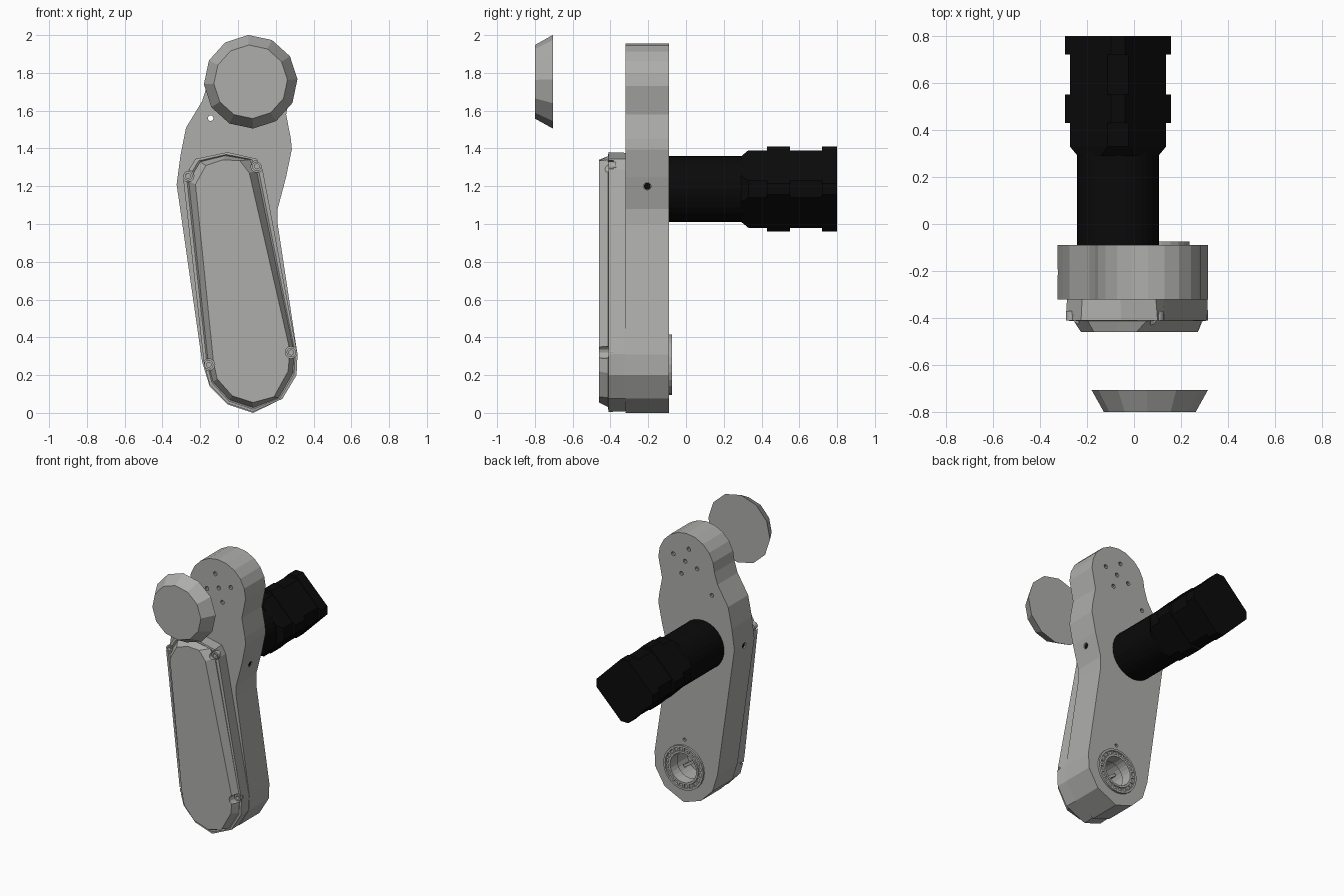
import bpy, bmesh, math
from mathutils import Vector, Matrix

if "Cube" in bpy.data.objects:
    bpy.data.objects.remove(bpy.data.objects["Cube"])


def material(name, c):
    m = bpy.data.materials.new(name)
    m.diffuse_color = (c[0], c[1], c[2], 1)
    m.use_nodes = True
    m.node_tree.nodes["Principled BSDF"].inputs["Base Color"].default_value = m.diffuse_color
    return m


GREY = material("warm grey", (0.42, 0.42, 0.41))
BLACK = material("black", (0.003, 0.003, 0.003))


def finish(bm, name, mat):
    bmesh.ops.recalc_face_normals(bm, faces=bm.faces)
    me = bpy.data.meshes.new(name)
    bm.to_mesh(me)
    bm.free()
    me.materials.append(mat)
    ob = bpy.data.objects.new(name, me)
    bpy.context.collection.objects.link(ob)
    return ob


def loft(bm, rings, closed=False):
    """Skin rings of (x, z) points, each at its own y; cap ends unless closed."""
    vs = [[bm.verts.new((x, y, z)) for x, z in pts] for y, pts in rings]
    n = len(vs[0])
    pairs = list(zip(vs, vs[1:])) + ([(vs[-1], vs[0])] if closed else [])
    for a, b in pairs:
        for i in range(n):
            j = (i + 1) % n
            bm.faces.new((a[i], a[j], b[j], b[i]))
    if not closed:
        bm.faces.new(vs[0])
        bm.faces.new(vs[-1])


def circle(cx, cz, r, n, start=0.0):
    return [(cx + r * math.cos(start + 2 * math.pi * i / n),
             cz + r * math.sin(start + 2 * math.pi * i / n)) for i in range(n)]


def solid(name, mat, rings, closed=False):
    bm = bmesh.new()
    loft(bm, rings, closed)
    return finish(bm, name, mat)


def cut(ob, cutter):
    cutter.hide_render = True
    cutter.hide_viewport = True
    m = ob.modifiers.new("cut", 'BOOLEAN')
    m.operation = 'DIFFERENCE'
    m.solver = 'EXACT'
    m.object = cutter


# Arm housing: waisted profile with a rounded head
head = [(0.06 + 0.225 * math.cos(math.radians(a)), 1.73 + 0.225 * math.sin(math.radians(a)))
        for a in range(0, 181, 18)]
bottom = [(-0.19, 0.27), (-0.15, 0.14), (-0.055, 0.045), (0.08, 0.0),
          (0.235, 0.075), (0.31, 0.2), (0.315, 0.31)]
profile = ([(0.255, 1.58)] + head + [(-0.19, 1.65), (-0.275, 1.51), (-0.305, 1.36), (-0.325, 1.21)]
           + bottom + [(0.21, 1.0), (0.21, 1.08), (0.255, 1.25), (0.285, 1.395), (0.28, 1.45)])
housing = solid("arm_housing", GREY, [(-0.32, profile), (-0.09, profile)])

# Drilled holes in the housing and the socket bore
SX, SZ = 0.075, 0.255
bm = bmesh.new()
holes = [(0.07, 1.75), (-0.145, 1.56)]
holes += circle(0.07, 1.75, 0.1, 4, math.radians(17))
for x, z in holes:
    c = circle(x, z, 0.015, 10)
    loft(bm, [(-0.4, c), (0.0, c)])
c = circle(SX, SZ + 0.2, 0.012, 10)
loft(bm, [(-0.16, c), (0.0, c)])
c = circle(SX, SZ, 0.112, 24)
loft(bm, [(-0.28, c), (0.0, c)])
for x in (-0.325, 0.235):
    bmesh.ops.create_cone(bm, cap_ends=True, segments=12, radius1=0.02, radius2=0.02, depth=0.12,
                          matrix=Matrix.Translation((x, -0.205, 1.2)) @ Matrix.Rotation(math.pi / 2, 4, 'Y'))
cut(housing, finish(bm, "housing_hole_cutter", GREY))

# Dark side screws inside the side holes
bm = bmesh.new()
for x in (-0.305, 0.225):
    bmesh.ops.create_cone(bm, cap_ends=True, segments=12, radius1=0.018, radius2=0.018, depth=0.02,
                          matrix=Matrix.Translation((x, -0.205, 1.2)) @ Matrix.Rotation(math.pi / 2, 4, 'Y'))
finish(bm, "side_screws", BLACK)

# Front cover: straight wall, narrow lip, then a bevel up to the face
outer = [(-0.29, 1.24), (-0.225, 1.345), (-0.055, 1.38), (0.10, 1.345), (0.13, 1.29),
         (0.315, 0.31), (0.31, 0.2), (0.235, 0.075), (0.08, 0.005), (-0.055, 0.05),
         (-0.15, 0.15), (-0.18, 0.26)]
inner = [(-0.225, 1.21), (-0.17, 1.31), (-0.08, 1.34), (0.01, 1.335), (0.06, 1.27),
         (0.275, 0.33), (0.265, 0.22), (0.19, 0.085), (0.08, 0.055), (-0.03, 0.09),
         (-0.11, 0.18), (-0.13, 0.27)]


def mix(t):
    return [(a + (c - a) * t, b + (d - b) * t) for (a, b), (c, d) in zip(outer, inner)]


cover = solid("front_cover", GREY, [(-0.315, mix(0.08)), (-0.41, outer), (-0.412, mix(0.3)),
                                    (-0.405, mix(0.45)), (-0.46, inner)])

# Screw pockets and hollow-headed screws at the cover corners
screws = [(-0.265, 1.255), (0.10, 1.305), (-0.155, 0.255), (0.282, 0.32)]
bm = bmesh.new()
for x, z in screws:
    c = circle(x, z, 0.032, 12)
    loft(bm, [(-0.5, c), (-0.385, c)])
cut(cover, finish(bm, "cover_pocket_cutter", GREY))
bm = bmesh.new()
for x, z in screws:
    big, small = circle(x, z, 0.025, 12), circle(x, z, 0.013, 12)
    loft(bm, [(-0.37, big), (-0.41, big), (-0.41, small), (-0.37, small)], closed=True)
finish(bm, "cover_screws", GREY)

# Floating faceted knob in front of the head
solid("front_knob", GREY, [(-0.705, circle(0.067, 1.753, 0.248, 12, math.radians(3))),
                           (-0.80, circle(0.067, 1.753, 0.195, 12, math.radians(3)))])

# Rear socket: flange, lip and bore sleeve
n = 24
solid("socket_ring", GREY, [(-0.1, circle(SX, SZ, 0.16, n)), (-0.075, circle(SX, SZ, 0.16, n)),
                            (-0.075, circle(SX, SZ, 0.145, n)), (-0.085, circle(SX, SZ, 0.142, n)),
                            (-0.085, circle(SX, SZ, 0.122, n)), (-0.075, circle(SX, SZ, 0.12, n)),
                            (-0.075, circle(SX, SZ, 0.105, n)), (-0.15, circle(SX, SZ, 0.1, n)),
                            (-0.15, circle(SX, SZ, 0.111, n))], closed=True)
bm = bmesh.new()
for i in range(20):
    a = 2 * math.pi * i / 20
    m = (Matrix.Translation((SX, -0.083, SZ)) @ Matrix.Rotation(a, 4, 'Y')
         @ Matrix.Translation((0.132, 0, 0)) @ Matrix.Diagonal((0.024, 0.012, 0.014, 1)))
    bmesh.ops.create_cube(bm, size=1, matrix=m)
finish(bm, "socket_teeth", GREY)
bm = bmesh.new()
for a in (0.6, 0.6 + math.pi / 2):
    m = (Matrix.Translation((SX, -0.24, SZ)) @ Matrix.Rotation(a, 4, 'Y')
         @ Matrix.Diagonal((0.2, 0.08, 0.02, 1)))
    bmesh.ops.create_cube(bm, size=1, matrix=m)
finish(bm, "socket_vanes", GREY)

# Rear motor barrel
TX, TZ = -0.068, 1.185
c = circle(TX, TZ, 0.175, 32)
solid("motor_barrel", BLACK, [(-0.1, c), (0.31, c)])


def diamond(reach, half):
    """Square standing on its corner, corners cut to flats of the given half width."""
    pts = []
    for k in range(4):
        ca, sa = math.cos(k * math.pi / 2), math.sin(k * math.pi / 2)
        for t in (-half, half):
            pts.append((TX + reach * ca - t * sa, TZ + reach * sa + t * ca))
    return pts


# Gearbox end: diamond section with two raised collars
neck, box, collar = diamond(0.172, 0.07), diamond(0.205, 0.045), diamond(0.225, 0.03)
solid("motor_end", BLACK, [(0.29, neck), (0.33, box), (0.43, box), (0.43, collar), (0.55, collar),
                           (0.55, box), (0.72, box), (0.72, collar), (0.80, collar)])
